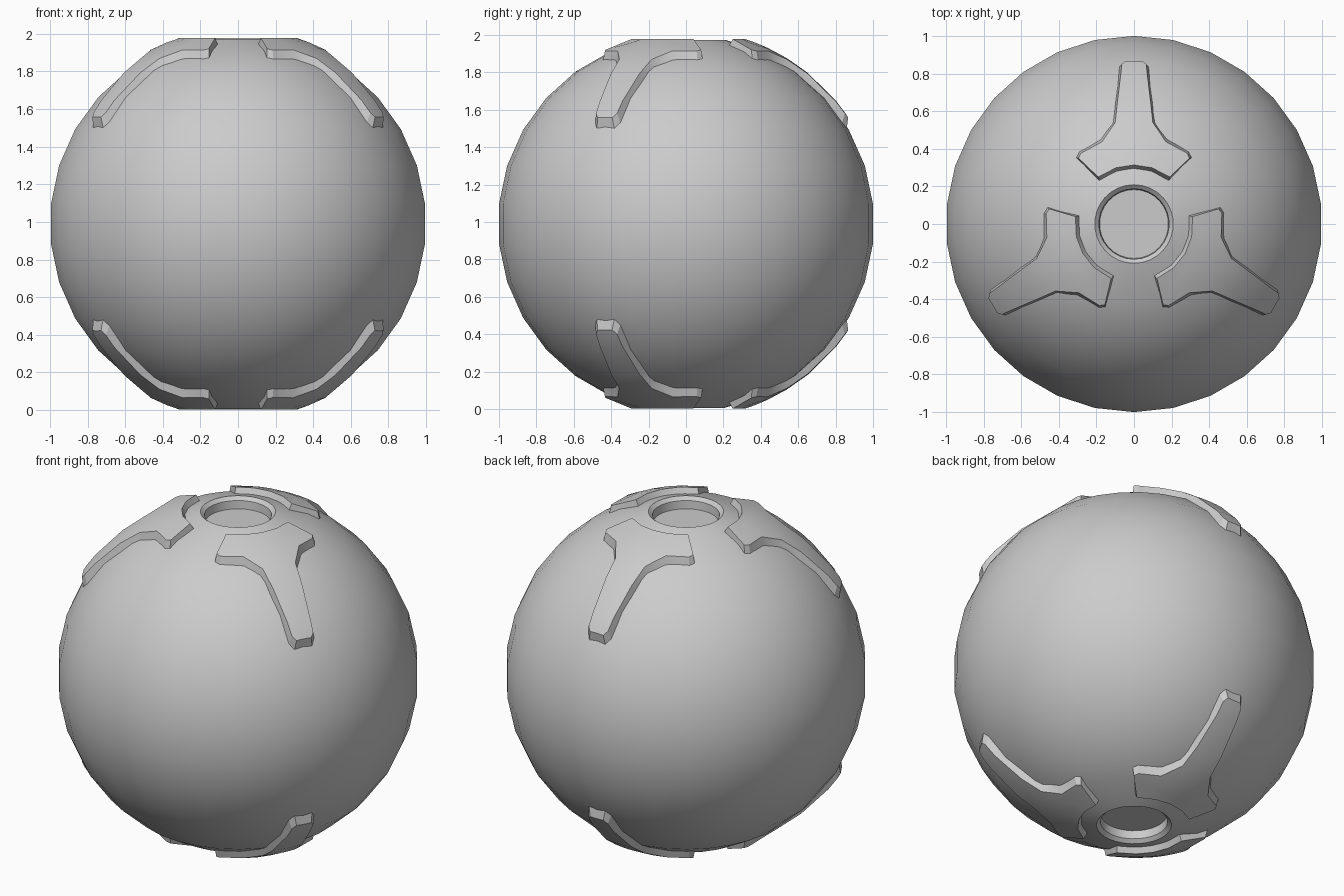
import bpy, bmesh
from math import sin, cos, pi, radians, sqrt, hypot
from mathutils import Matrix, Vector

if "Cube" in bpy.data.objects:
    bpy.data.objects.remove(bpy.data.objects["Cube"])

CZ = 0.99          # height of the ball's centre
R = 1.0055         # ball radius
PLATE_R = 1.037    # radius of the raised plate faces


def finish(name, bm):
    bmesh.ops.remove_doubles(bm, verts=bm.verts, dist=1e-5)
    bmesh.ops.recalc_face_normals(bm, faces=bm.faces)
    me = bpy.data.meshes.new(name)
    bm.to_mesh(me)
    bm.free()
    ob = bpy.data.objects.new(name, me)
    bpy.context.collection.objects.link(ob)
    ob.location.z = CZ
    bpy.ops.object.select_all(action='DESELECT')
    ob.select_set(True)
    bpy.context.view_layer.objects.active = ob
    bpy.ops.object.shade_smooth_by_angle(angle=radians(28))
    return ob


# Ball: 30-sided lathe with a bevelled round socket at each pole
def make_ball():
    socket = [(0.183, 0.915), (0.187, 0.964)]
    arc = [(R * cos(radians(a)), R * sin(radians(a))) for a in range(78, -79, -12)]
    profile = socket + arc + [(r, -z) for r, z in reversed(socket)]
    n = 30
    bm = bmesh.new()
    rings = [[bm.verts.new((r * cos(pi / 2 + 2 * pi * i / n),
                            r * sin(pi / 2 + 2 * pi * i / n), z)) for i in range(n)]
             for r, z in profile]
    for a, b in zip(rings, rings[1:]):
        for i in range(n):
            j = (i + 1) % n
            bm.faces.new((a[i], a[j], b[j], b[i]))
    bm.faces.new(rings[0])
    bm.faces.new(rings[-1])
    finish("ball", bm)


# Plate half-outline, hub side to tip: top edge (x, y), base edge (x, y)
ROWS = [((.190, .250), (.185, .226)),
        ((.295, .350), (.318, .362)),
        ((.283, .376), (.300, .396)),
        ((.170, .437), (.180, .468)),
        ((.100, .540), (.120, .545)),
        ((.088, .650), (.106, .650)),
        ((.070, .800), (.090, .785)),
        ((.065, .850), (.085, .845)),
        ((.045, .867), (.060, .872))]
COLS = (-1, -.5, 0, .5, 1)


def on_sphere(x, y, rad, final):
    v = Vector((x, y, sqrt(rad * rad - x * x - y * y)))
    return v * (final / rad)


def add_plate(bm, mat):
    def grid(k, rad, final):
        out = []
        for i, row in enumerate(ROWS):
            x, y = row[k]
            line = []
            for c in COLS:
                # hub edge is a concave arc around the socket
                yy = sqrt(x * x + y * y - (c * x) ** 2) if i == 0 else y
                line.append(bm.verts.new(mat @ on_sphere(c * x, yy, rad, final)))
            out.append(line)
        return out

    def rim(g):
        return (g[0] + [r[-1] for r in g[1:-1]] + g[-1][::-1]
                + [r[0] for r in g[-2:0:-1]])

    top, base = grid(0, PLATE_R, PLATE_R), grid(1, 1.0, 0.98)
    for a, b in zip(top, top[1:]):
        for i in range(len(COLS) - 1):
            bm.faces.new((a[i], a[i + 1], b[i + 1], b[i]))
    for a, b in zip(base, base[1:]):
        for i in range(len(COLS) - 1):
            bm.faces.new((b[i], b[i + 1], a[i + 1], a[i]))
    t, s = rim(top), rim(base)
    for i in range(len(t)):
        j = (i + 1) % len(t)
        bm.faces.new((t[i], s[i], s[j], t[j]))


# Three plates around each pole, mirrored top to bottom
def make_plates(name, flip):
    bm = bmesh.new()
    for k in range(3):
        add_plate(bm, Matrix.Diagonal((1, 1, flip)) @ Matrix.Rotation(k * 2 * pi / 3, 3, 'Z'))
    finish(name, bm)


make_ball()
make_plates("upper_plates", 1)
make_plates("lower_plates", -1)
